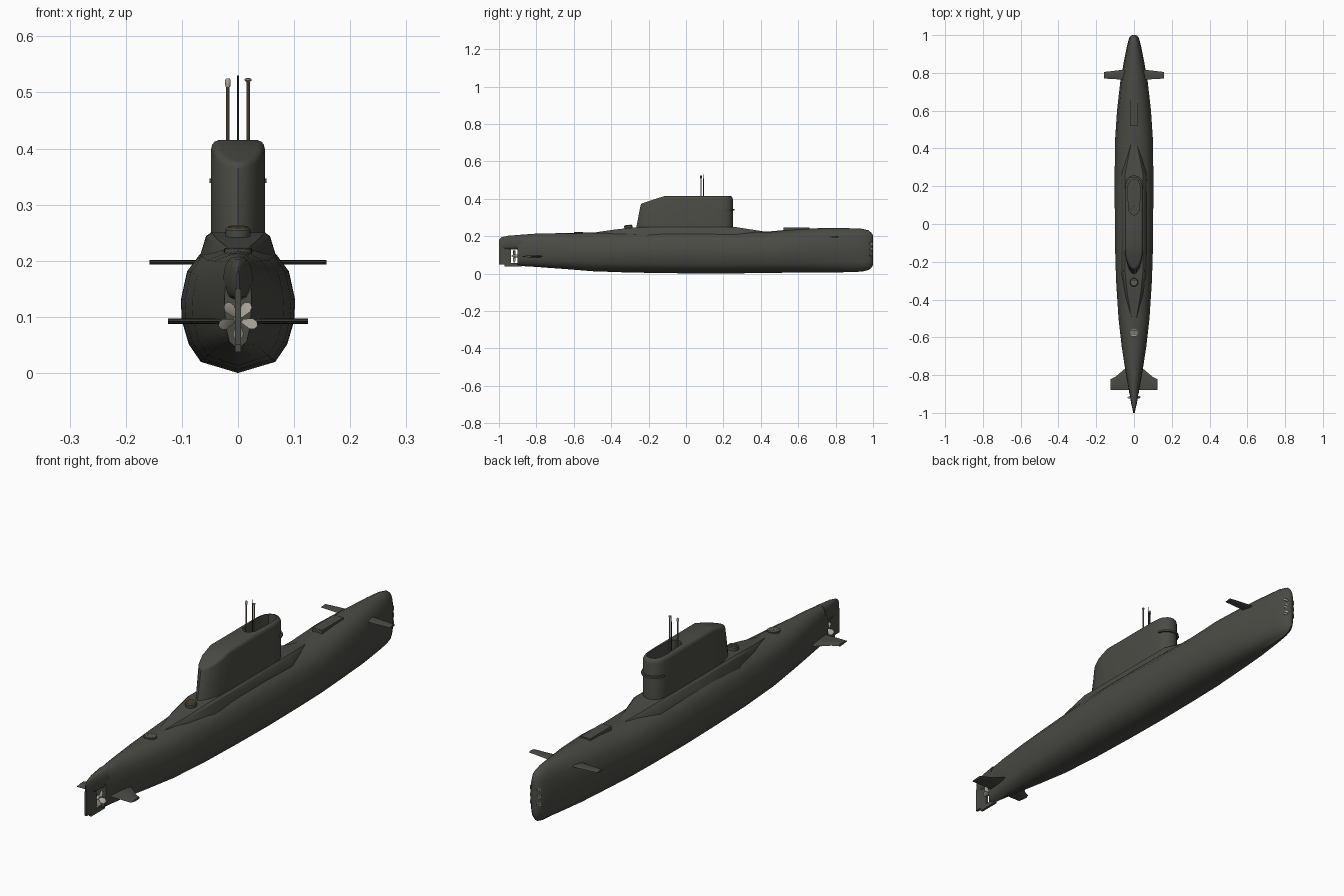
import bpy, math
from mathutils import Vector, Matrix

if "Cube" in bpy.data.objects:
    bpy.data.objects.remove(bpy.data.objects["Cube"])


def material(name, rgb):
    m = bpy.data.materials.new(name)
    m.diffuse_color = (*rgb, 1)
    m.use_nodes = True
    m.node_tree.nodes["Principled BSDF"].inputs["Base Color"].default_value = m.diffuse_color
    return m


HULL = material("hull dark grey", (0.07, 0.07, 0.06))
METAL = material("propeller pale metal", (0.40, 0.37, 0.32))
BRONZE = material("bronze", (0.27, 0.17, 0.07))
MAST = material("mast brown", (0.20, 0.15, 0.10))
DARK = material("dark steel", (0.03, 0.03, 0.03))


def shade(ob, angle=35):
    ob.data.shade_smooth()
    ob.data.set_sharp_from_angle(angle=math.radians(angle))


def solid(name, rings, mat, angle=35, matrix=None):
    """Skin a list of closed rings; ends are capped with strips."""
    n = len(rings[0])
    verts = [Vector(p) for r in rings for p in r]
    if matrix:
        verts = [matrix @ v for v in verts]
    faces = []
    for k in range(len(rings) - 1):
        for i in range(n):
            j = (i + 1) % n
            faces.append((k * n + i, k * n + j, k * n + n + j, k * n + n + i))
    for base in (0, (len(rings) - 1) * n):
        for i in range(n // 2):
            f = dict.fromkeys(base + q % n for q in (i, i + 1, n - i - 1, n - i))
            if len(f) > 2:
                faces.append(tuple(f))
    me = bpy.data.meshes.new(name)
    me.from_pydata(verts, [], faces)
    import bmesh
    bm = bmesh.new()
    bm.from_mesh(me)
    bmesh.ops.recalc_face_normals(bm, faces=bm.faces)
    bm.to_mesh(me)
    bm.free()
    me.materials.append(mat)
    ob = bpy.data.objects.new(name, me)
    bpy.context.collection.objects.link(ob)
    shade(ob, angle)
    return ob


def mirrored(half):
    """Half ring whose first and last points lie on x = 0."""
    return half + [(-x, y, z) for x, y, z in half[-2:0:-1]]


def box(name, x, y, z, mat, matrix=None):
    return solid(name, [[(x[0], y[0], h), (x[1], y[0], h), (x[1], y[1], h), (x[0], y[1], h)]
                        for h in z], mat, matrix=matrix)


def lathe(name, profile, mat, matrix, sides=20):
    """Turned part: (radius, height) pairs around local z."""
    return solid(name, [[(r * math.cos(a * math.tau / sides), r * math.sin(a * math.tau / sides), h)
                         for a in range(sides)] for r, h in profile], mat, matrix=matrix)


# Pressure hull: y, half width, keel z, deck z
SECTION = [(0, 0), (.32, .042), (.65, .085), (.86, .22), (.98, .4), (1, .56),
           (.89, .78), (.67, .91), (.33, .98), (0, 1)]
STATIONS = [(-.9, .024, .042, .207), (-.8, .042, .036, .214), (-.65, .065, .025, .217),
            (-.5, .082, .013, .220), (-.3, .095, .006, .228), (-.1, .101, .003, .232),
            (.1, .102, 0, .232), (.3, .102, .002, .228), (.45, .100, .004, .226),
            (.6, .090, .006, .240), (.75, .073, .006, .244), (.87, .052, .008, .243),
            (.94, .038, .011, .240), (.975, .029, .019, .232), (.99, .021, .030, .220),
            (1, .010, .045, .205)]


def hull_ring(y, w, zb, zt):
    return mirrored([(u * w, y, zb + v * (zt - zb)) for u, v in SECTION])


solid("hull", [hull_ring(*s) for s in STATIONS], HULL, 50)

# Stern overhang, skeg and rudder around the propeller opening
solid("stern_overhang", [hull_ring(*s) for s in
      [(-.88, .026, .128, .208), (-.95, .015, .130, .203), (-.985, .007, .132, .195),
       (-1, .002, .135, .182)]], HULL, 50)
box("skeg", (-.005, .005), (-.97, -.88), (.037, .056), HULL)
box("rudder", (-.005, .005), (-1, -.936), (.05, .15), HULL)

# Deck casing: y, foot half width, top half width, top z
solid("deck_casing", [mirrored([(0, y, .18), (wb, y, .18), (wb, y, .198), (wt, y, zt - .006),
                                (wt * .85, y, zt), (0, y, zt)])
      for y, wb, wt, zt in [(.44, .024, .014, .222), (.26, .071, .057, .25), (-.25, .071, .056, .25),
                            (-.38, .05, .04, .236), (-.53, .012, .008, .214)]], HULL, 25)

# Sail with raked stern edge, rounded shoulder and open bridge
OUTLINE = [(0, .25), (.02, .245), (.037, .23), (.045, .205), (.048, .16), (.048, 0), (.048, -.12),
           (.043, -.185), (.03, -.232), (.013, -.258), (0, -.265)]


def sail_ring(drop, inset):
    ring = []
    for x, y in OUTLINE:
        top = min(.415, .415 + (y + .12) * .25)
        z = .23 if drop is None else top - drop
        rake = max(0, (-y - .15) / .115) * (z - .25) * .19
        ring.append((x * (1 - inset / .048), y * (1 - inset / .25) + rake, z))
    return mirrored(ring)


sail = solid("sail", [sail_ring(*s) for s in
             [(None, 0), (.016, 0), (.008, .002), (.003, .006), (0, .013)]], HULL)
well = [(0, .236), (.02, .23), (.031, .205), (.033, .17), (.028, .07), (.012, .05), (0, .048)]
cutter = solid("bridge_cutter", [mirrored([(x, y, z) for x, y in well]) for z in (.355, .45)], HULL)
cutter.hide_render = True
mod = sail.modifiers.new("bridge", "BOOLEAN")
mod.operation, mod.solver, mod.object = "DIFFERENCE", "EXACT", cutter
deps = bpy.context.evaluated_depsgraph_get()
sail.data = bpy.data.meshes.new_from_object(sail.evaluated_get(deps))
sail.modifiers.clear()
bpy.data.objects.remove(cutter)
shade(sail)

# Ledge around the leading edge of the sail
LEDGE = [(0, .258), (.023, .252), (.042, .235), (.051, .212), (0, .212)]
solid("sail_ledge", [mirrored([(x, y, z) for x, y in LEDGE]) for z in (.339, .347)], HULL)

# Masts
for name, x, y, r, top, mat in [("periscope", -.018, .08, .003, .512, MAST),
                                ("antenna", 0, .094, .0015, .53, DARK),
                                ("radar_mast", .018, .08, .003, .52, MAST)]:
    lathe(name, [(r, .35), (r, top)], mat, Matrix.Translation((x, y, 0)), 10)
lathe("antenna_sleeve", [(.0022, .35), (.0022, .51)], DARK, Matrix.Translation((0, .094, 0)), 8)
lathe("periscope_head", [(.004, .51), (.005, .514), (.005, .522), (.003, .525)], METAL,
      Matrix.Translation((-.018, .08, 0)), 10)
lathe("radar_head", [(.002, .518), (.006, .521), (.006, .524), (.002, .526)], METAL,
      Matrix.Translation((.018, .08, 0)), 12)


# Diving planes: (x, leading y, trailing y) at root and tip
def planes(name, z, t, spans):
    for side, s in (("right", 1), ("left", -1)):
        rings = []
        for x, a, b in spans:
            prof = [(0, 0), (.2, 1), (.6, .8), (1, 0), (.6, -.8), (.2, -1)]
            rings.append([(s * x, a + (b - a) * u, z + v * t) for u, v in prof])
        solid(f"{name}_{side}", rings, HULL, 30)


planes("bow_plane", .197, .004, [(.03, .818, .762), (.07, .815, .765), (.158, .805, .77)])
planes("stern_plane", .092, .005, [(.02, -.745, -.88), (.05, -.768, -.88), (.1, -.81, -.88),
                                   (.125, -.822, -.88)])


# Round grated covers: deck hatches and bow tubes
def grate(name, loc, normal, r, h, mat):
    mat4 = Matrix.Translation(loc) @ Vector(normal).to_track_quat("Z", "Y").to_matrix().to_4x4()
    lathe(name, [(r, -.012), (r, h * .7), (r * .85, h)], HULL, mat4)
    for i in range(-2, 3):
        c = i * r * .3
        half = math.sqrt((r * .82) ** 2 - c * c)
        box(f"{name}_slat", (-half, half), (c - r * .07, c + r * .07), (h - .001, h + .001), mat, mat4)


grate("escape_hatch", (0, -.308, .247), (0, -.1, 1), .022, .013, BRONZE)
grate("aft_hatch", (0, -.575, .217), (0, 0, 1), .025, .006, METAL)
for s in (1, -1):
    for z in (.1, .13, .16):
        grate("torpedo_tube", (s * .018, .989, z), (s * .75, .66, 0), .010, .003, METAL)

# Raised plate on the fore deck
box("fore_deck_plate", (-.022, .022), (.52, .66), (.225, .2455), HULL)

# Propeller with five twisted blades
hub = Matrix.Translation((0, -.9, .095)) @ Matrix.Rotation(math.pi / 2, 4, "X")
lathe("propeller_hub", [(.008, -.01), (.008, .018), (.006, .026), (.002, .032)], METAL, hub, 14)
for k in range(5):
    rings = []
    for r, chord, pitch in [(.005, .010, 55), (.015, .018, 45), (.025, .024, 36),
                            (.032, .018, 32), (.036, .006, 30)]:
        p = math.radians(pitch)
        c, t = Vector((0, math.sin(p), math.cos(p))) * chord / 2, Vector((0, math.cos(p), -math.sin(p))) * .001
        o = Vector((r, 0, 0))
        rings.append([o - c, o + t, o + c, o - t])
    solid("propeller_blade", rings, METAL, 40,
          Matrix.Translation((0, -.918, .095)) @ Matrix.Rotation(.3 + k * math.tau / 5, 4, "Y"))
